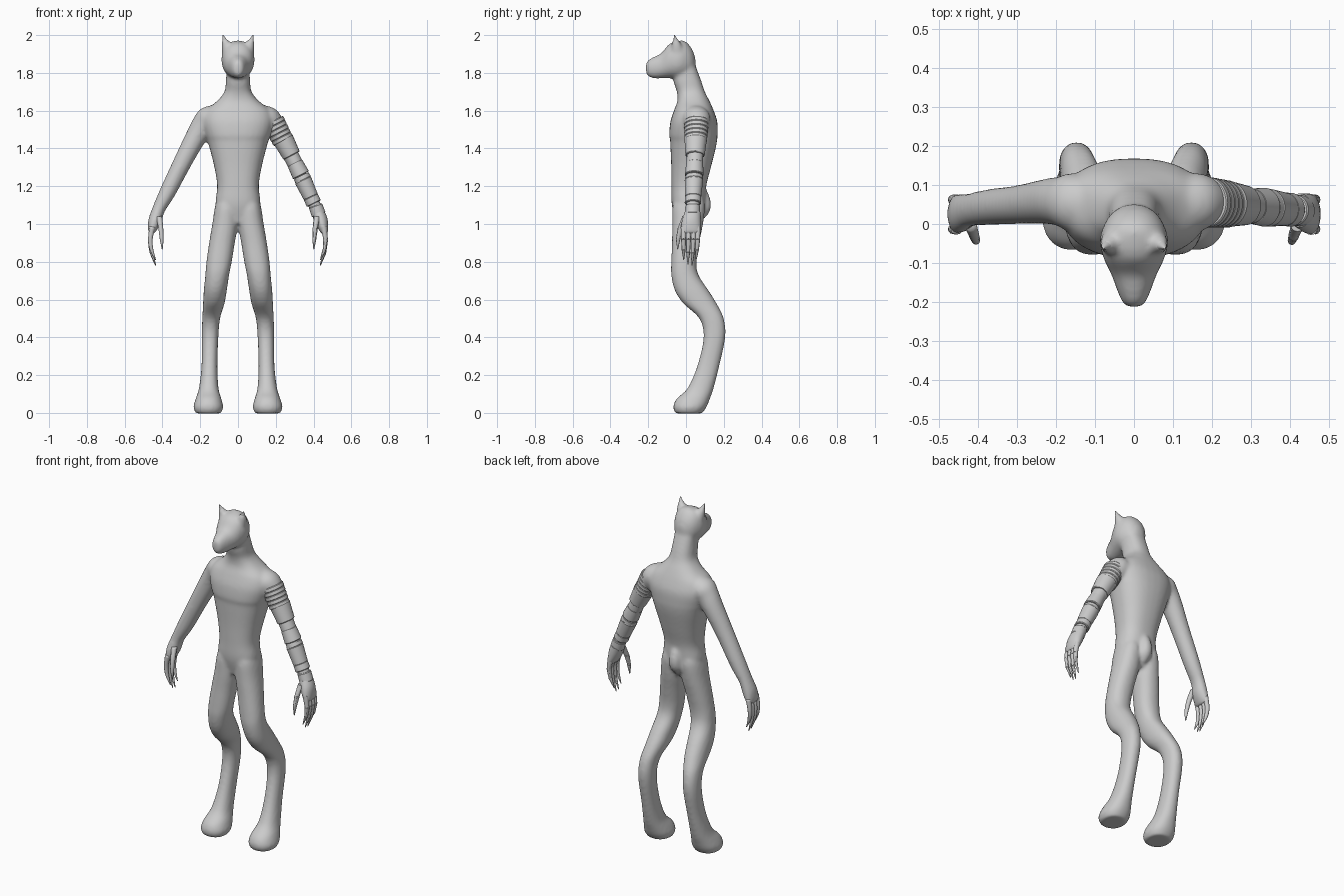
import bpy, bmesh, math
from mathutils import Vector

X, Y, Z = Vector((1, 0, 0)), Vector((0, 1, 0)), Vector((0, 0, 1))


def spline(rows, n):
    """Catmull-Rom through rows of (x, y, z, ru, rv)."""
    p = [Vector(r) for r in rows]
    out = []
    for i in range(len(p) - 1):
        a, b, c, d = p[max(i - 1, 0)], p[i], p[i + 1], p[min(i + 2, len(p) - 1)]
        for k in range(n):
            t = k / n
            out.append(0.5 * (2 * b + (c - a) * t + (2 * a - 5 * b + 4 * c - d) * t * t
                              + (3 * b - a - 3 * c + d) * t ** 3))
    return out + [p[-1]]


def loft(bm, rows, u, v=None, n=4, sides=32, power=1.0):
    """Skin of ellipses; without v the sections stand square to the path."""
    pts = spline(rows, n) if n > 1 else [Vector(r) for r in rows]
    rings = []
    for i, p in enumerate(pts):
        c = Vector(p[:3])
        w = v
        if w is None:
            t = Vector(pts[min(i + 1, len(pts) - 1)][:3]) - Vector(pts[max(i - 1, 0)][:3])
            w = t.cross(u).normalized()
        ring = []
        for k in range(sides):
            a = 2 * math.pi * k / sides
            ca, sa = math.cos(a), math.sin(a)
            ca = math.copysign(abs(ca) ** power, ca)
            sa = math.copysign(abs(sa) ** power, sa)
            ring.append(bm.verts.new(c + u * ca * max(p[3], .001) + w * sa * max(p[4], .001)))
        rings.append(ring)
    for a, b in zip(rings, rings[1:]):
        for k in range(sides):
            j = (k + 1) % sides
            bm.faces.new((a[k], a[j], b[j], b[k]))
    bm.faces.new(rings[0])
    bm.faces.new(rings[-1])


def finish(name, bm, angle=None):
    bmesh.ops.recalc_face_normals(bm, faces=bm.faces)
    me = bpy.data.meshes.new(name)
    bm.to_mesh(me)
    bm.free()
    ob = bpy.data.objects.new(name, me)
    bpy.context.collection.objects.link(ob)
    me.shade_smooth()
    if angle:
        bpy.ops.object.select_all(action='DESELECT')
        ob.select_set(True)
        bpy.context.view_layer.objects.active = ob
        bpy.ops.object.shade_smooth_by_angle(angle=math.radians(angle))
    return ob


def slab(x, z, rx, front, back):
    """Horizontal section from front and back depth."""
    return (x, (front + back) / 2, z, rx, (back - front) / 2)


def flip(rows, s):
    return [(r[0] * s,) + tuple(r[1:]) for r in rows]


# --- body: overlapping lofts fused into one smooth skin
body = bmesh.new()
torso = [(1.0, .08, -.05, .07), (1.1, .118, -.075, .10), (1.2, .11, -.077, .107),
         (1.3, .125, -.078, .132), (1.4, .15, -.082, .157), (1.445, .163, -.084, .165),
         (1.47, .172, -.089, .167), (1.54, .188, -.083, .166), (1.6, .172, -.064, .147),
         (1.65, .112, -.046, .125), (1.7, .072, -.048, .1), (1.76, .064, -.066, .08),
         (1.84, .06, -.06, .05)]
loft(body, [slab(0, *r) for r in torso], X, Y, power=.84)

# legs: x, z, half width, front, back
leg = [(.157, -.003, .066, -.055, .085), (.157, .03, .079, -.068, .108),
       (.156, .075, .068, -.05, .127), (.155, .13, .052, .008, .146),
       (.151, .25, .042, .06, .177), (.148, .4, .044, .093, .208), (.142, .5, .047, .07, .2),
       (.128, .58, .057, -.015, .162), (.12, .65, .061, -.06, .118),
       (.11, .73, .063, -.078, .066), (.1, .8, .067, -.078, .055),
       (.085, .9, .068, -.074, .07), (.068, 1.0, .068, -.073, .09), (.06, 1.1, .06, -.07, .1),
       (.055, 1.16, .04, -.04, .08)]
leg = [slab(*r) for r in leg]
# head and muzzle run along y
head = [(0, -.212, 1.825, .016, .025), (0, -.2, 1.825, .03, .043), (0, -.17, 1.828, .043, .057),
        (0, -.13, 1.838, .058, .067), (0, -.09, 1.862, .077, .09), (0, -.045, 1.87, .088, .099),
        (0, -.005, 1.872, .078, .096), (0, .03, 1.86, .055, .07), (0, .05, 1.85, .02, .03)]
loft(body, head, X, Z, power=.92)
# tail stub
loft(body, [(0, .08, 1.02, .01, .01), (0, .088, 1.06, .035, .035), (0, .096, 1.11, .035, .037),
            (0, .085, 1.17, .028, .03), (0, .07, 1.22, .01, .01)], X, Y)
# arm: x, y, z, depth radius, width radius
shoulder = [(.1, .052, 1.6, .05, .04), (.15, .055, 1.56, .075, .068),
            (.185, .058, 1.52, .064, .064)]
arm = shoulder + [(.222, .058, 1.462, .058, .056), (.292, .05, 1.33, .05, .049),
                  (.372, .043, 1.17, .046, .043), (.419, .036, 1.08, .043, .034)]
palm = [(.441, .028, 1.015, .05, .035), (.456, .025, .965, .051, .022),
        (.46, .025, .95, .044, .012)]
ear_root = [(.05, -.045, 1.9, .034, .04), (.061, -.05, 1.95, .027, .026),
            (.07, -.055, 1.978, .015, .014), (.073, -.056, 1.985, .009, .008)]
for s in (-1, 1):
    loft(body, flip(leg, s), X, Y, power=.9)
    loft(body, flip(ear_root, s), X, Y)
loft(body, flip(shoulder + [(.205, .058, 1.49, .05, .05)], 1), Y)
loft(body, flip(arm + palm, -1), Y)
ob = finish("body", body)
rm = ob.modifiers.new("fuse", 'REMESH')
rm.mode, rm.voxel_size, rm.use_smooth_shade = 'VOXEL', .009, True
sm = ob.modifiers.new("soften", 'SMOOTH')
sm.factor, sm.iterations = .5, 9

# --- ear tips
ear = [(.058, -.047, 1.94, .024, .022), (.066, -.052, 1.965, .017, .015),
       (.074, -.057, 1.984, .009, .008), (.079, -.062, 2.0, .002, .002)]
for s, side in ((-1, "right"), (1, "left")):
    bm = bmesh.new()
    loft(bm, flip(ear, s), X, Y)
    finish(side + "_ear", bm)

# --- fingers and thumb: base y, tip y, tip z
fingers = [(-.013, -.012, .81), (.013, .01, .785), (.039, .032, .78), (.062, .054, .81)]
paths = []
for y0, y1, zt in fingers:
    m = (y0 + y1) / 2
    paths.append([(.453, y0, .985, .014, .015), (.464, y0, .92, .0125, .012),
                  (.458, m, (.92 + zt) / 2, .01, .0095), (.436, y1, zt, .002, .002)])
paths.append([(.418, -.002, 1.04, .016, .016), (.409, -.028, .98, .015, .013),
              (.404, -.042, .92, .011, .01), (.401, -.044, .865, .002, .002)])
for i, p in enumerate(paths):
    name = "thumb" if i == 4 else "finger_%d" % (i + 1)
    bm = bmesh.new()
    loft(bm, flip(p, -1), Y, sides=12)
    finish("right_" + name, bm)
    bm = bmesh.new()
    for a, b in zip(p, p[1:]):   # jointed, each link slightly flared at its root
        a, b = Vector(a), Vector(b)
        a[3], a[4] = a[3] * 1.08, a[4] * 1.08
        loft(bm, [a, a.lerp(b, .5), b], Y, n=1, sides=12)
    finish("mechanical_" + name, bm, 30)


# --- mechanical arm: overlapping sleeves with chamfered rims
def sleeve(name, x0, z0, x1, z1, r0, r1):
    a = Vector((x0, .035 + (z0 - 1.08) * .045, z0, r0 * 1.06, r0))
    b = Vector((x1, .035 + (z1 - 1.08) * .045, z1, r1 * 1.06, r1))
    length = (Vector(b[:3]) - Vector(a[:3])).length
    e = min(.004 / length, .3)
    rows = [a, a.lerp(b, e), a.lerp(b, 1 - e), b]
    for k in (0, 3):
        rows[k] = Vector((*rows[k][:3], rows[k][3] - .003, rows[k][4] - .003))
    bm = bmesh.new()
    loft(bm, rows, Y, n=1, sides=40)
    finish(name, bm, 30)


bm = bmesh.new()
loft(bm, [r[:3] + (r[3] * .75, r[4] * .75) for r in arm[2:]], Y)
finish("mechanical_arm_core", bm)
for i in range(5):
    x, z, r = .184 + .011 * i, 1.545 - .021 * i, .061 - .001 * i
    sleeve("shoulder_band_%d" % (i + 1), x, z, x + .0115, z - .022, r, r)
sleeve("upper_arm_plate", .238, 1.45, .284, 1.362, .056, .048)
sleeve("upper_arm_joint", .278, 1.37, .305, 1.315, .041, .041)
sleeve("elbow_plate", .300, 1.325, .334, 1.258, .042, .047)
sleeve("elbow_ring", .334, 1.256, .346, 1.232, .043, .045)
sleeve("forearm_plate", .343, 1.235, .386, 1.142, .046, .040)
sleeve("forearm_ring", .384, 1.145, .402, 1.108, .040, .041)
sleeve("wrist", .398, 1.115, .418, 1.075, .032, .032)
sleeve("hand_cuff", .41, 1.098, .428, 1.048, .037, .038)

bm = bmesh.new()
loft(bm, [(.424, .035, 1.06, .043, .034)] + palm, Y)
finish("mechanical_palm", bm, 40)
